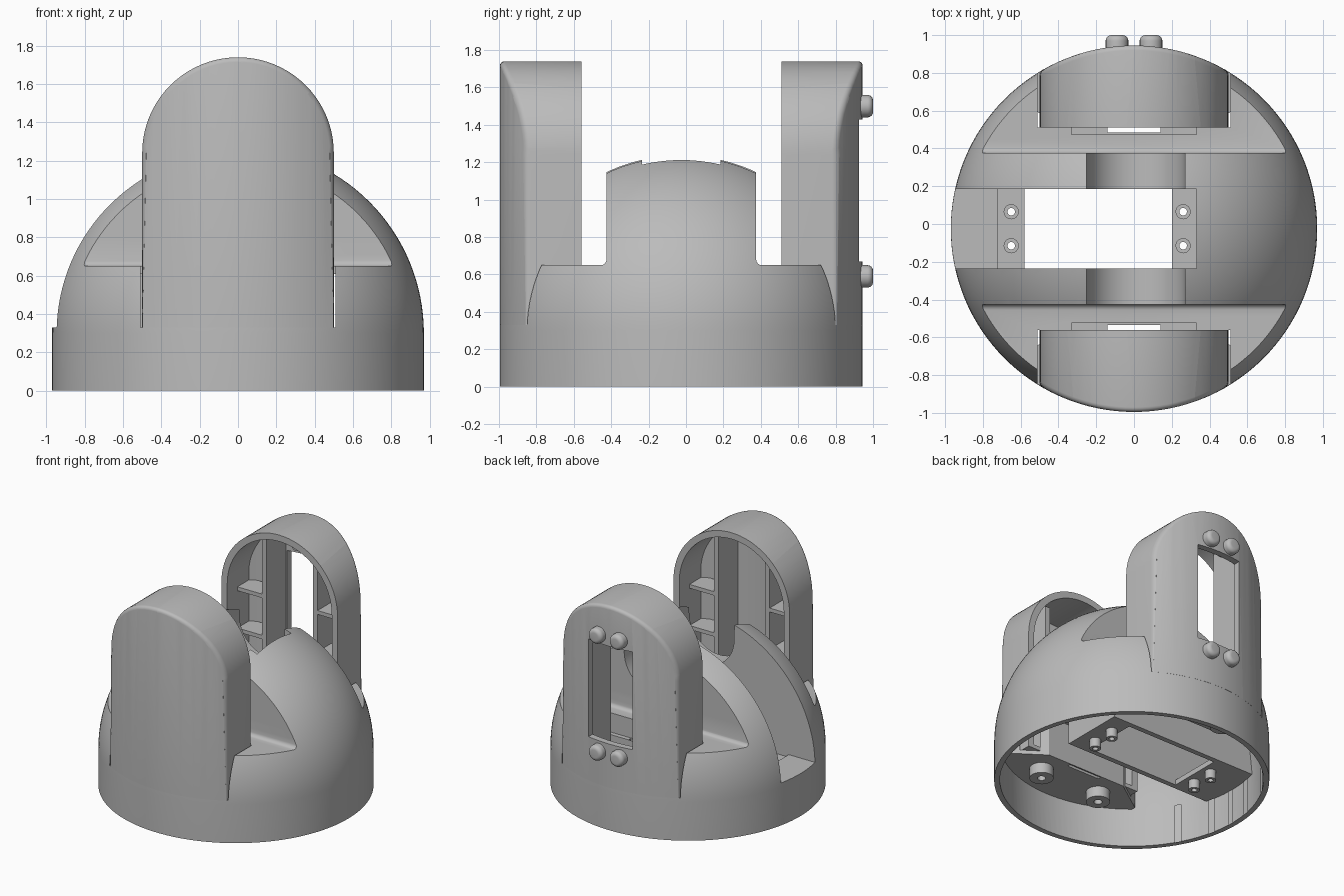
import bpy, bmesh, math
from mathutils import Matrix, Vector

cube = bpy.data.objects.get("Cube")
if cube:
    bpy.data.objects.remove(cube, do_unlink=True)

GREY = (0.5, 0.5, 0.5, 1)
plastic = bpy.data.materials.new("grey plastic")
plastic.use_nodes = True
plastic.diffuse_color = GREY
plastic.node_tree.nodes["Principled BSDF"].inputs["Base Color"].default_value = GREY

R = 0.97          # outer radius
STEP = 0.33       # top of the base ring
EQ = 0.30         # height of the dome's centre
SHIFT = -0.025    # body centre in y


def finish(name, bm):
    bmesh.ops.remove_doubles(bm, verts=bm.verts, dist=1e-5)
    bmesh.ops.recalc_face_normals(bm, faces=bm.faces)
    me = bpy.data.meshes.new(name)
    bm.to_mesh(me)
    bm.free()
    ob = bpy.data.objects.new(name, me)
    bpy.context.collection.objects.link(ob)
    me.materials.append(plastic)
    ob.location.y = SHIFT
    return ob


def prism(name, pts, lo, hi, axis="z"):
    """Extrude an outline along z, or an x-z outline along y."""
    bm = bmesh.new()
    place = (lambda a, b, t: (a, b, t)) if axis == "z" else (lambda a, b, t: (a, t, b))
    face = bm.faces.new([bm.verts.new(place(a, b, lo)) for a, b in pts])
    out = bmesh.ops.extrude_face_region(bm, geom=[face])
    moved = [v for v in out["geom"] if isinstance(v, bmesh.types.BMVert)]
    bmesh.ops.translate(bm, verts=moved, vec=place(0, 0, hi - lo))
    return finish(name, bm)


def box(name, x0, x1, y0, y1, z0, z1, bevel=0):
    ob = prism(name, [(x0, y0), (x1, y0), (x1, y1), (x0, y1)], z0, z1)
    if bevel:
        bm = bmesh.new()
        bm.from_mesh(ob.data)
        bmesh.ops.bevel(bm, geom=bm.edges[:], offset=bevel, segments=4,
                        profile=0.5, affect="EDGES")
        bm.to_mesh(ob.data)
        bm.free()
    return ob


def lathe(name, profile, steps=128, centre=(0, 0, 0), turn=None):
    bm = bmesh.new()
    vs = [bm.verts.new((r, 0, z)) for r, z in profile]
    es = [bm.edges.new(p) for p in zip(vs, vs[1:])]
    bmesh.ops.spin(bm, geom=vs + es, cent=(0, 0, 0), axis=(0, 0, 1),
                   angle=math.tau, steps=steps)
    bmesh.ops.transform(bm, verts=bm.verts,
                        matrix=Matrix.Translation(centre) @ (turn or Matrix()))
    return finish(name, bm)


def cut(ob, cutter, mode="DIFFERENCE"):
    mod = ob.modifiers.new("cut", "BOOLEAN")
    mod.operation, mod.solver, mod.object = mode, "EXACT", cutter
    bpy.context.view_layer.objects.active = ob
    bpy.ops.object.modifier_apply(modifier=mod.name)
    bpy.data.objects.remove(cutter, do_unlink=True)


def arch(half, bottom, spring=1.24, n=40):
    pts = [(half * math.cos(math.pi * i / n), spring + half * math.sin(math.pi * i / n))
           for i in range(n + 1)]
    return [(half, bottom)] + pts + [(-half, bottom)]


def drum(radius):
    return lathe("drum", [(0, -0.1), (radius, -0.1), (radius, 2), (0, 2)])


# Domed body
quarter = [(R * math.cos(a), EQ + R * math.sin(a))
           for a in [math.pi / 2 * i / 32 for i in range(32)]]
body = lathe("domed_body", [(0, 0), (R, 0)] + quarter + [(0, EQ + R)])

# Hollow underside, leaving the slot tray and the arm floors
hollow = lathe("hollow", [(0, -0.1), (0.93, -0.1), (0.93, EQ), (0.91, 0.48),
                          (0.87, 0.61), (0, 0.61)])
cut(hollow, box("tray", -1, 0.37, -0.25, 0.25, 0.27, 1))
for s in (1, -1):
    cut(hollow, prism("floor", [(-0.34, s * 0.5), (0.34, s * 0.5), (0.6, s * 0.68),
                                (0.6, s), (-0.6, s), (-0.6, s * 0.68)], 0.30, 1))
cut(body, hollow)

# Central slot, recessed tray and opening
cut(body, box("slot", -1.2, 0.33, -0.21, 0.21, STEP, 2))
cut(body, box("recess", -0.72, 0.33, -0.21, 0.21, 0.31, 0.5))
cut(body, box("opening", -0.58, 0.2, -0.21, 0.21, -0.1, 0.6))
# Rounded notch through both ribs
notch = [(0.01 + 0.26 * math.cos(a), 1.1 + 0.26 * math.sin(a))
         for a in [math.pi + math.pi * i / 24 for i in range(25)]]
cut(body, prism("notch", notch + [(0.28, 2), (-0.26, 2)], -0.8, 0.8, "y"))

# Side ledges, arm seats and cable gaps
for s in (1, -1):
    def span(a, b):
        return sorted((s * a, s * b))
    cut(body, box("ledge", -1.5, 1.5, *span(0.40, 1.5), 0.65, 2.5, 0.03))
    cut(body, box("seat", -0.51, 0.51, *span(0.535, 1.5), STEP, 2))
    cut(body, box("pocket", -0.33, 0.33, *span(0.5, 0.55), 0.5, 0.8))
    cut(body, box("cable_gap", -0.14, 0.14, *span(0.51, 0.535), -0.1, 0.8))

parts = [body]

# Screw posts under the tray, and bosses under the arm floors
def tube(name, x, y, z0, z1, outer, inner):
    parts.append(lathe(name, [(inner, z0), (outer, z0), (outer, z1), (inner, z1),
                              (inner, z0)], 24, (x, y, 0)))

for x in (-0.65, 0.26):
    for y in (-0.09, 0.09):
        hole = [(0, 0), (0.02, 0), (0.02, 0.6), (0, 0.6)]
        cut(body, lathe("hole", hole, 24, (x, y, 0)))
        tube("screw_post", x, y, 0.2, 0.318, 0.04, 0.02)
for x in (-0.26, 0.26):
    for y in (-0.68, 0.68):
        tube("floor_boss", x, y, 0.22, 0.31, 0.085, 0.03)


# Hollow upright arms
def make_arm(name, s, window):
    arm = prism(name, arch(0.5, STEP), 0.535, 1.2, "y")
    cut(arm, drum(R), "INTERSECT")
    bm = bmesh.new()
    bm.from_mesh(arm.data)
    rim = [e for e in bm.edges if e.is_manifold and e.calc_face_angle() > 0.6
           and all(math.hypot(v.co.x, v.co.y) > 0.95 for v in e.verts)
           and max(v.co.z for v in e.verts) > 0.4]
    bmesh.ops.bevel(bm, geom=rim, offset=0.025, segments=4, profile=0.5, affect="EDGES")
    bm.to_mesh(arm.data)
    bm.free()
    inside = prism("inside", arch(0.45, 0.36), 0.5, 1.2, "y")
    cut(inside, drum(0.92), "INTERSECT")
    cut(arm, inside)
    if window:
        cut(arm, box("window", -0.19, 0.19, 0.6, 1.2, 0.67, 1.43))
    made = [arm]
    # partitions and shelves
    for side in (1, -1):
        x0, x1 = sorted((side * 0.20, side * 0.24))
        made.append(box(name + "_partition", x0, x1, 0.66, 0.91, 0.36, 1.62))
        x0, x1 = sorted((side * 0.23, side * 0.46))
        for z in (0.82, 1.14):
            made.append(box(name + "_shelf", x0, x1, 0.66, 0.83, z, z + 0.03))
    if s < 0:
        for ob in made:
            ob.data.transform(Matrix.Scale(-1, 4, Vector((0, 1, 0))))
            ob.data.flip_normals()
    parts.extend(made)


make_arm("front_arm", -1, False)
make_arm("back_arm", 1, True)

# Rounded pegs around the back window
peg = [(0, -0.1), (0.03, -0.1), (0.03, -0.02), (0.06, -0.02), (0.06, 0.035)]
peg += [(0.03 + 0.03 * math.cos(a), 0.035 + 0.03 * math.sin(a))
        for a in [math.pi / 2 * i / 6 for i in range(1, 7)]] + [(0, 0.065)]
for x in (-0.09, 0.09):
    for z in (0.59, 1.5):
        parts.append(lathe("back_peg", peg, 24, (x, 0.96, z),
                           Matrix.Rotation(-math.pi / 2, 4, "X")))

# Smooth shading with sharp edges kept
bpy.ops.object.select_all(action="DESELECT")
for ob in parts:
    ob.select_set(True)
bpy.context.view_layer.objects.active = body
bpy.ops.object.shade_smooth_by_angle(angle=math.radians(30))
